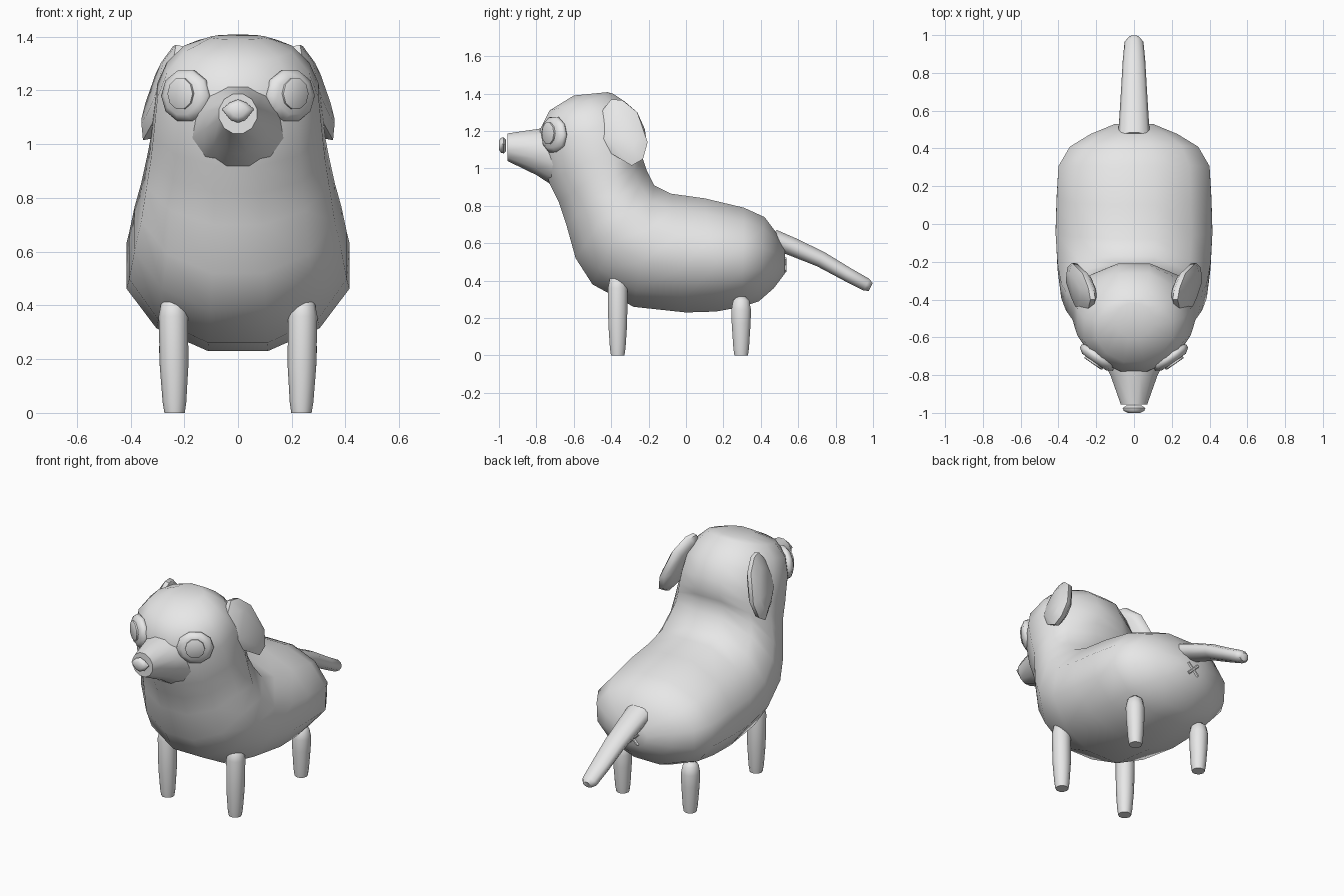
import bpy, bmesh, math
from mathutils import Vector

if "Cube" in bpy.data.objects:
    bpy.data.objects.remove(bpy.data.objects["Cube"], do_unlink=True)

# One plain colour for everything
grey = bpy.data.materials.new("light_grey")
grey.diffuse_color = (0.8, 0.8, 0.8, 1)
grey.use_nodes = True
grey.node_tree.nodes["Principled BSDF"].inputs["Base Color"].default_value = (0.8, 0.8, 0.8, 1)


def loft(name, rings, sharp=55):
    """Skin a list of closed rings and cap both ends."""
    bm = bmesh.new()
    vs = [[bm.verts.new(p) for p in ring] for ring in rings]
    n = len(vs[0])
    for a, b in zip(vs, vs[1:]):
        for i in range(n):
            bm.faces.new((a[i], a[(i + 1) % n], b[(i + 1) % n], b[i]))
    bm.faces.new(vs[0])
    bm.faces.new(vs[-1])
    bmesh.ops.recalc_face_normals(bm, faces=bm.faces)
    me = bpy.data.meshes.new(name)
    bm.to_mesh(me)
    bm.free()
    me.polygons.foreach_set("use_smooth", [True] * len(me.polygons))
    me.set_sharp_from_angle(angle=math.radians(sharp))
    me.materials.append(grey)
    ob = bpy.data.objects.new(name, me)
    bpy.context.collection.objects.link(ob)
    return ob


def section(top, bottom, half_w, n=12):
    """Ring spanning two points of the side outline, flat at top and bottom."""
    t, b = Vector((0, *top)), Vector((0, *bottom))
    mid, half, k = (t + b) / 2, (t - b) / 2, math.cos(math.pi / n)
    angles = [(i + 0.5) * math.tau / n for i in range(n)]
    return [mid + half * (math.cos(a) / k) + Vector((half_w * math.sin(a) / k, 0, 0))
            for a in angles]


def disc(centre, u, v, ru, rv, n=10):
    return [centre + u * (ru * math.cos(i * math.tau / n)) + v * (rv * math.sin(i * math.tau / n))
            for i in range(n)]


X, Y, Z = Vector((1, 0, 0)), Vector((0, 1, 0)), Vector((0, 0, 1))

# Body, neck and head: back outline point, front outline point, half width
loft("body_and_head", [section(*s) for s in [
    ((0.53, 0.57), (0.53, 0.44), 0.10),
    ((0.48, 0.66), (0.47, 0.36), 0.23),
    ((0.42, 0.74), (0.39, 0.29), 0.34),
    ((0.31, 0.79), (0.30, 0.26), 0.40),
    ((0.10, 0.84), (0.16, 0.235), 0.41),
    ((-0.08, 0.865), (0.0, 0.23), 0.415),
    ((-0.17, 0.91), (-0.28, 0.26), 0.405),
    ((-0.21, 0.99), (-0.50, 0.38), 0.385),
    ((-0.23, 1.05), (-0.59, 0.52), 0.36),
    ((-0.22, 1.09), (-0.64, 0.70), 0.34),
    ((-0.21, 1.14), (-0.68, 0.82), 0.325),
    ((-0.22, 1.21), (-0.73, 0.92), 0.315),
    ((-0.26, 1.30), (-0.78, 1.10), 0.30),
    ((-0.33, 1.36), (-0.78, 1.21), 0.265),
    ((-0.39, 1.40), (-0.73, 1.31), 0.20),
    ((-0.42, 1.408), (-0.60, 1.39), 0.10),
]])

# Muzzle
loft("muzzle", [section(*s) for s in [
    ((-0.55, 1.25), (-0.55, 0.84), 0.22),
    ((-0.70, 1.225), (-0.70, 0.90), 0.175),
    ((-0.80, 1.21), (-0.80, 0.965), 0.125),
    ((-0.955, 1.187), (-0.955, 1.04), 0.07),
]])

# Nose
half = [(0.0, 1.167), (0.03, 1.155), (0.06, 1.13), (0.028, 1.09), (0.0, 1.08)]
outline = half + [(-x, z) for x, z in half[-2:0:-1]]
loft("nose", [[(x * s, y, 1.125 + (z - 1.125) * s) for x, z in outline]
              for y, s in [(-0.962, 0.7), (-0.975, 1.0), (-0.99, 0.9), (-1.0, 0.55)]])

# Tail, drooping backwards
tail = [(0.46, 0.625, 0.085, 0.055), (0.56, 0.585, 0.078, 0.052), (0.72, 0.515, 0.068, 0.045),
        (0.86, 0.435, 0.06, 0.04), (0.965, 0.378, 0.05, 0.037), (0.988, 0.366, 0.03, 0.024)]
droop = Vector((0, 0.45, 0.89))
loft("tail", [disc(Vector((0, y, z)), X, droop, rx, rz) for y, z, rx, rz in tail])

# Small crossed mark below the tail
for i, a in enumerate((math.radians(45), math.radians(135))):
    d = X * math.cos(a) + Z * math.sin(a)
    e = Y.cross(d)
    c = Vector((0, 0.53, 0.485))
    loft("rear_mark_%d" % (i + 1), [disc(c + d * t, e, Y, 0.009, 0.009, 6) for t in (-0.05, 0.05)])

ear_outline = [(-0.40, 1.37), (-0.34, 1.365), (-0.26, 1.30), (-0.205, 1.14), (-0.23, 1.05),
               (-0.29, 1.015), (-0.40, 1.08), (-0.475, 1.15), (-0.48, 1.24), (-0.44, 1.32)]

for s, side in ((1, "left"), (-1, "right")):
    # Legs, tapering to the foot with a rounded top
    for where, y, top in (("front", -0.365, 0.43), ("back", 0.295, 0.315)):
        shape = [(0, 0.038), (0.04, 0.044), (0.17, 0.053), (top - 0.07, 0.055),
                 (top - 0.02, 0.045), (top, 0.022)]
        loft("%s_%s_leg" % (where, side),
             [disc(Vector((s * (0.236 + 0.012 * z), y, z)), X, Y, r, r) for z, r in shape])

    # Eye and pupil, facing outwards and forwards
    n = Vector((s * 0.57, -0.82, 0))
    u = n.cross(Z)
    c = Vector((s * 0.195, -0.708, 1.18))
    loft(side + "_eye", [disc(c + n * d, u, Z, r * 1.08, r)
                         for d, r in [(-0.04, 0.07), (-0.01, 0.1), (0.008, 0.098), (0.028, 0.072)]])
    c = Vector((s * 0.197, -0.712, 1.188))
    loft(side + "_pupil", [disc(c + n * d, u, Z, r * 0.95, r)
                           for d, r in [(0.005, 0.06), (0.033, 0.06), (0.036, 0.055)]])

    # Floppy ear: a thick leaf following the side of the head
    def ear_ring(offset, k):
        ring = []
        for y, z in ear_outline:
            y, z = -0.345 + (y + 0.345) * k, 1.19 + (z - 1.19) * k
            x = 0.285 + 0.15 * (y + 0.345) - 0.3 * (z - 1.19)
            ring.append((s * (x + offset), y, z))
        return ring
    loft(side + "_ear", [ear_ring(-0.045, 0.7), ear_ring(-0.02, 0.97), ear_ring(0.008, 1.0),
                         ear_ring(0.035, 0.65)])
